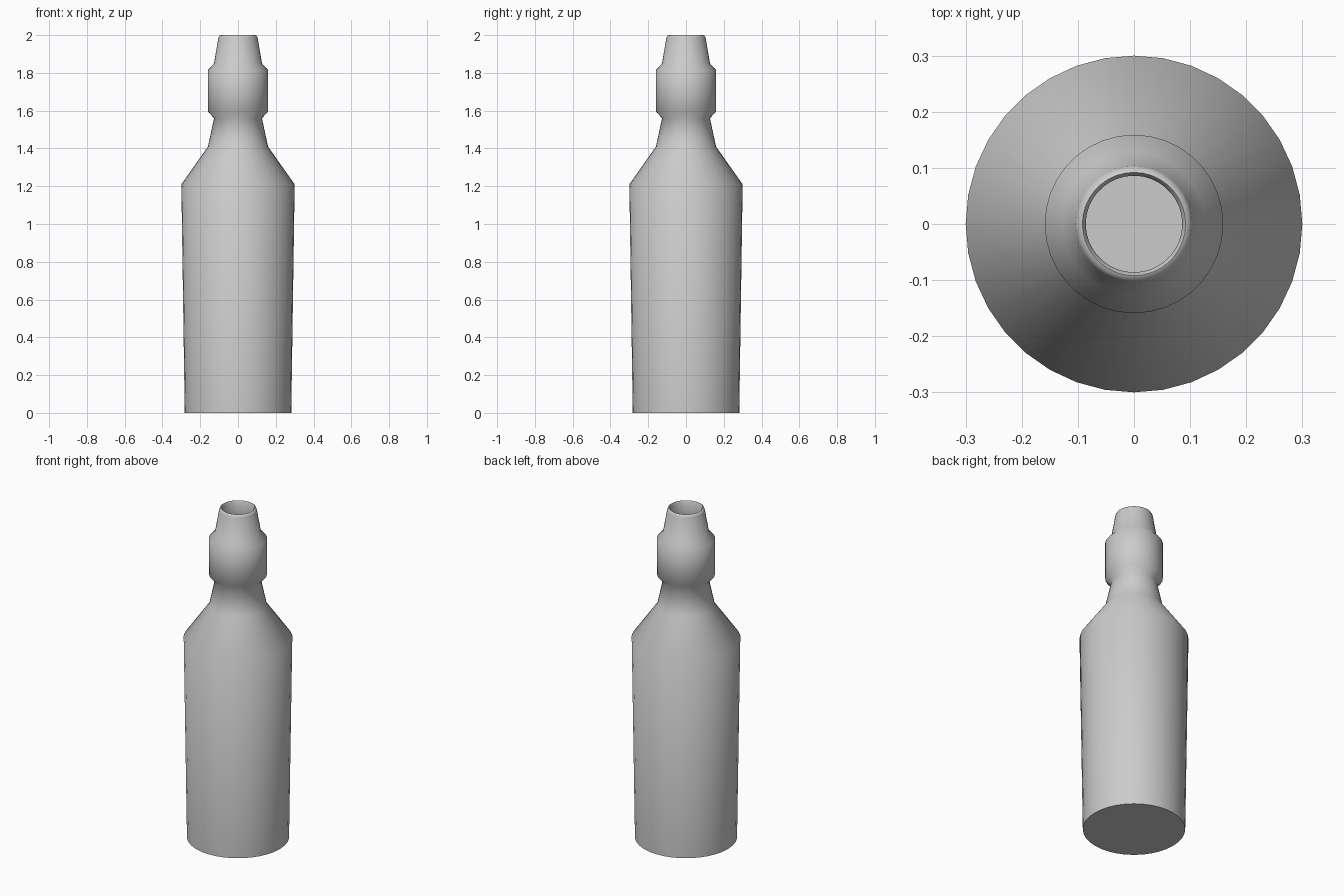
import bpy, bmesh, math

if "Cube" in bpy.data.objects:
    bpy.data.objects.remove(bpy.data.objects["Cube"])

SIDES = 36

# Outer silhouette from base to lip, then inner wall back down (radius, height)
outer = [(0.282, 0), (0.30, 1.21), (0.159, 1.41), (0.127, 1.56), (0.159, 1.595),
         (0.159, 1.815), (0.127, 1.85), (0.104, 1.985), (0.099, 1.997),
         (0.092, 2.0), (0.086, 1.992)]
inner = [(0.107, 1.85), (0.139, 1.805), (0.139, 1.605), (0.107, 1.57),
         (0.139, 1.40), (0.28, 1.20), (0.262, 0.02)]

bm = bmesh.new()
rings = []
for r, z in outer + inner:
    rings.append([bm.verts.new((r * math.cos(2 * math.pi * i / SIDES),
                                r * math.sin(2 * math.pi * i / SIDES), z))
                  for i in range(SIDES)])

# Walls
for a, b in zip(rings, rings[1:]):
    for i in range(SIDES):
        j = (i + 1) % SIDES
        bm.faces.new((a[i], a[j], b[j], b[i]))

# Underside and inside floor
bm.faces.new(rings[0][::-1])
bm.faces.new(rings[-1])
bmesh.ops.recalc_face_normals(bm, faces=bm.faces)

mesh = bpy.data.meshes.new("bottle")
bm.to_mesh(mesh)
bm.free()
bottle = bpy.data.objects.new("bottle", mesh)
bpy.context.collection.objects.link(bottle)
bpy.context.view_layer.objects.active = bottle
bottle.select_set(True)
bpy.ops.object.shade_smooth_by_angle(angle=math.radians(62))
